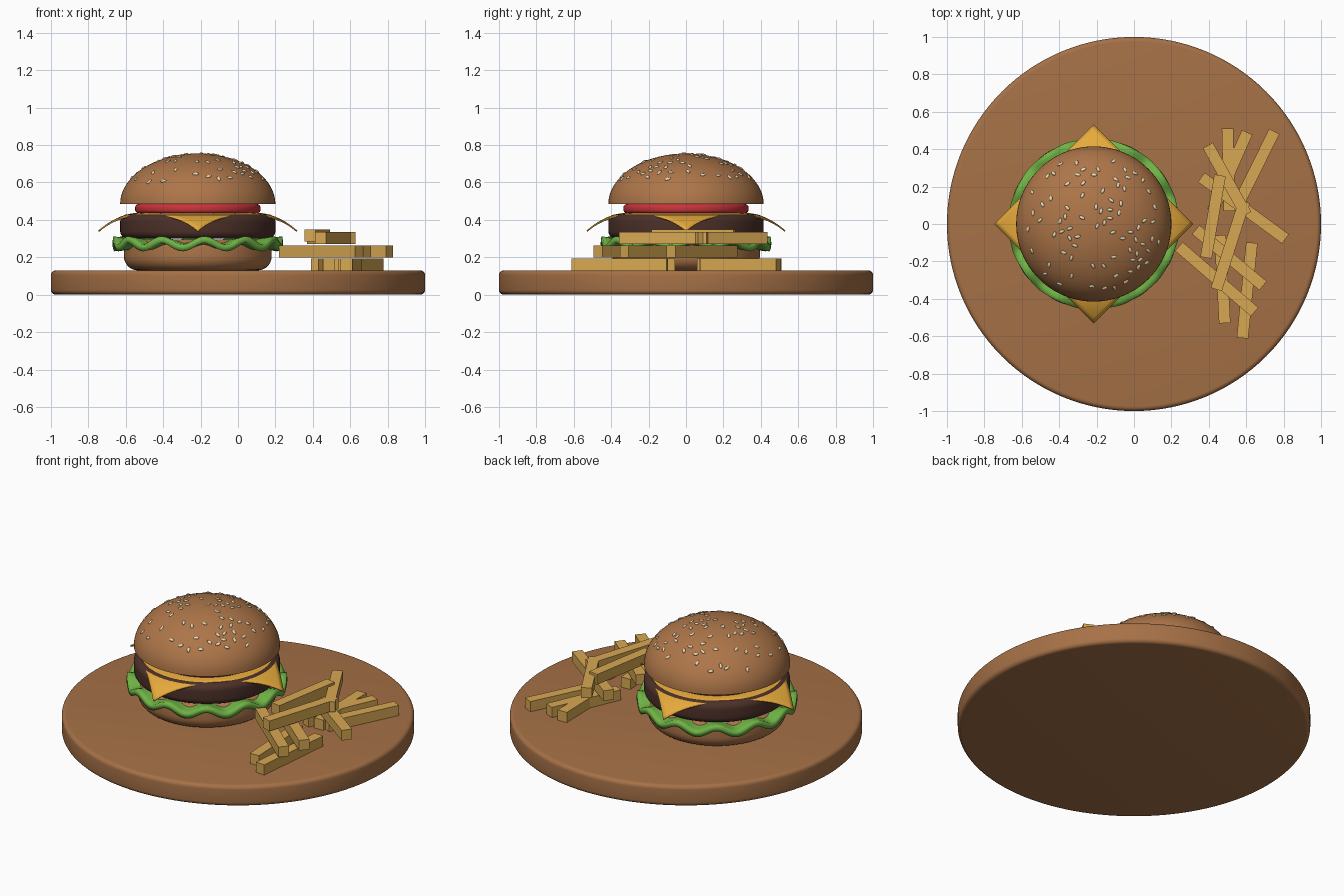
import bpy, bmesh, math, random
from mathutils import Vector, Matrix

if "Cube" in bpy.data.objects:
    bpy.data.objects.remove(bpy.data.objects["Cube"])

random.seed(4)
CX = -0.215  # burger axis


def mat(name, rgb):
    m = bpy.data.materials.new(name)
    m.diffuse_color = (*rgb, 1)
    m.use_nodes = True
    m.node_tree.nodes["Principled BSDF"].inputs["Base Color"].default_value = m.diffuse_color
    return m


WOOD = mat("wood", (0.38, 0.165, 0.062))
BUN = mat("bun", (0.42, 0.18, 0.066))
PATTY = mat("patty", (0.075, 0.03, 0.022))
CHEESE = mat("cheese", (0.83, 0.42, 0.045))
LETTUCE = mat("lettuce", (0.16, 0.45, 0.06))
TOMATO = mat("tomato", (0.58, 0.035, 0.045))
SEED = mat("sesame", (0.80, 0.68, 0.45))
FRY = mat("fry", (0.68, 0.39, 0.085))


def finish(name, bm, material, angle=40):
    bmesh.ops.recalc_face_normals(bm, faces=bm.faces[:])
    me = bpy.data.meshes.new(name)
    bm.to_mesh(me)
    bm.free()
    ob = bpy.data.objects.new(name, me)
    bpy.context.collection.objects.link(ob)
    me.materials.append(material)
    if angle:
        bpy.ops.object.select_all(action='DESELECT')
        ob.select_set(True)
        bpy.context.view_layer.objects.active = ob
        bpy.ops.object.shade_smooth_by_angle(angle=math.radians(angle))
    return ob


def lathe(name, profile, material, x=0, n=96):
    """Spin an (r, z) profile; its ends lie on the axis."""
    bm = bmesh.new()
    vs = [bm.verts.new((r, 0, z)) for r, z in profile]
    es = [bm.edges.new(p) for p in zip(vs, vs[1:])]
    bmesh.ops.spin(bm, geom=vs + es, cent=(0, 0, 0), axis=(0, 0, 1),
                   angle=math.tau, steps=n, use_duplicate=False)
    bmesh.ops.remove_doubles(bm, verts=bm.verts[:], dist=1e-5)
    bmesh.ops.translate(bm, verts=bm.verts[:], vec=(x, 0, 0))
    return finish(name, bm, material)


def puck(r, z0, z1, b0, b1, steps=8):
    """Disc profile with rounded lower (b0) and upper (b1) rims."""
    pts = [(0, z0)]
    for b, zc, a0 in ((b0, z0 + b0, -90), (b1, z1 - b1, 0)):
        for i in range(steps + 1):
            a = math.radians(a0 + 90 * i / steps)
            pts.append((r - b + b * math.cos(a), zc + b * math.sin(a)))
    return pts + [(0, z1)]


# Board and round burger layers
lathe("board", puck(1.0, 0, 0.13, 0.025, 0.025, 5), WOOD, n=128)
lathe("bottom_bun", puck(0.395, 0.13, 0.295, 0.075, 0.04), BUN, CX)
lathe("patty", puck(0.415, 0.30, 0.43, 0.04, 0.04), PATTY, CX)
lathe("tomato", puck(0.335, 0.435, 0.485, 0.02, 0.02, 5), TOMATO, CX)

# Domed top bun
R, H, Z0 = 0.415, 0.27, 0.485
dome = [(0, Z0)] + [(R * math.cos(math.radians(a)), Z0 + H * math.sin(math.radians(a)))
                    for a in range(0, 90, 5)] + [(0, Z0 + H)]
lathe("top_bun", dome, BUN, CX)

# Wavy lettuce ring
bm = bmesh.new()
N, M = 144, 6
rings = []
for j in range(M + 1):
    t = j / M
    r = 0.30 + 0.155 * t
    ring = []
    for i in range(N):
        a = math.tau * i / N
        z = 0.272 + 0.023 * t * math.sin(12 * a + 0.6)
        ring.append(bm.verts.new((CX + r * math.cos(a), r * math.sin(a), z)))
    rings.append(ring)
for lo, hi in zip(rings, rings[1:]):
    for i in range(N):
        k = (i + 1) % N
        bm.faces.new((lo[i], lo[k], hi[k], hi[i]))
ob = finish("lettuce", bm, LETTUCE)
mod = ob.modifiers.new("thickness", 'SOLIDIFY')
mod.thickness = 0.035
mod.offset = 0

# Cheese slice: a turned square with drooping corners
bm = bmesh.new()
bmesh.ops.create_grid(bm, x_segments=32, y_segments=32, size=0.53 / math.sqrt(2))
bmesh.ops.rotate(bm, verts=bm.verts[:], matrix=Matrix.Rotation(math.pi / 4, 3, 'Z'))
for v in bm.verts:
    r = v.co.xy.length
    v.co.z = 0.434 - 1.95 * max(0, r - 0.31) ** 2
    v.co.x += CX
ob = finish("cheese", bm, CHEESE)
mod = ob.modifiers.new("thickness", 'SOLIDIFY')
mod.thickness = 0.008
mod.offset = 0

# Sesame seeds scattered over the dome
bm = bmesh.new()
spots = []
while len(spots) < 80:
    r, a = 0.375 * math.sqrt(random.random()), random.uniform(0, math.tau)
    x, y = r * math.cos(a), r * math.sin(a)
    if any((x - p) ** 2 + (y - q) ** 2 < 0.0011 for p, q in spots):
        continue
    spots.append((x, y))
    z = H * math.sqrt(1 - (r / R) ** 2)
    normal = Vector((x / R ** 2, y / R ** 2, z / H ** 2)).normalized()
    m = (Matrix.Translation((CX + x, y, Z0 + z))
         @ normal.to_track_quat('Z', 'Y').to_matrix().to_4x4()
         @ Matrix.Rotation(random.uniform(0, math.tau), 4, 'Z')
         @ Matrix.Diagonal((0.017, 0.009, 0.006, 1)))
    bmesh.ops.create_uvsphere(bm, u_segments=10, v_segments=6, radius=1, matrix=m)
finish("sesame_seeds", bm, SEED, 60)

# Fries: plan-view end points and base height, in three layers
fries = [
    (0.50, 0.51, 0.51, 0.07, 0.13), (0.605, 0.49, 0.42, 0.07, 0.13),
    (0.75, 0.495, 0.55, 0.09, 0.13), (0.58, -0.61, 0.63, -0.10, 0.13),
    (0.485, -0.53, 0.46, -0.06, 0.13),
    (0.36, 0.25, 0.81, -0.08, 0.20), (0.69, -0.33, 0.33, -0.03, 0.20),
    (0.645, -0.47, 0.24, -0.12, 0.20),
    (0.46, 0.26, 0.385, -0.18, 0.285), (0.44, -0.35, 0.59, 0.12, 0.27),
    (0.395, 0.42, 0.60, 0.05, 0.27),
]
for i, (x0, y0, x1, y1, z) in enumerate(fries):
    bm = bmesh.new()
    length = math.hypot(x1 - x0, y1 - y0)
    m = (Matrix.Translation(((x0 + x1) / 2, (y0 + y1) / 2, z + 0.032))
         @ Matrix.Rotation(math.atan2(y1 - y0, x1 - x0), 4, 'Z')
         @ Matrix.Diagonal((length, 0.062, 0.064, 1)))
    bmesh.ops.create_cube(bm, size=1, matrix=m)
    finish(f"fry_{i + 1}", bm, FRY, 0)
